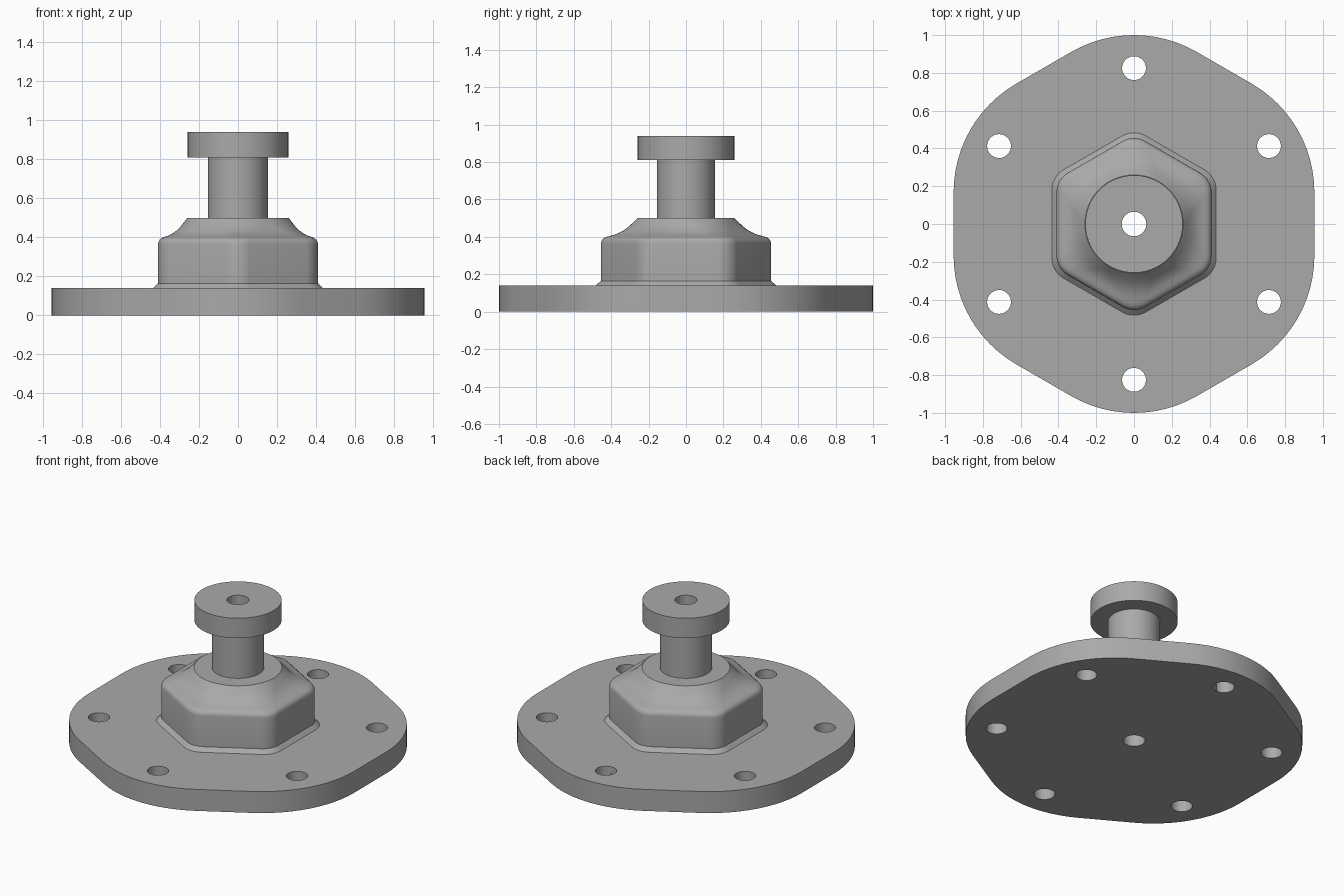
import bpy, bmesh, math

if "Cube" in bpy.data.objects:
    bpy.data.objects.remove(bpy.data.objects["Cube"])

grey = bpy.data.materials.new("machined grey")
grey.diffuse_color = (0.40, 0.40, 0.40, 1)
grey.use_nodes = True
grey.node_tree.nodes["Principled BSDF"].inputs["Base Color"].default_value = grey.diffuse_color

STEPS = 12        # arc segments per hexagon corner
BORE = 0.065


def ring(z, apothem, corner):
    """Rounded hexagon with corners on the y axis; corner == apothem gives a circle."""
    reach = (apothem - corner) / math.cos(math.pi / 6)
    points = []
    for k in range(6):
        mid = math.radians(30 + 60 * k)
        for s in range(STEPS + 1):
            a = mid + math.radians(-30 + 60 * s / STEPS)
            points.append((reach * math.cos(mid) + corner * math.cos(a),
                           reach * math.sin(mid) + corner * math.sin(a), z))
    return points


def circle(z, radius):
    return ring(z, radius, radius)


def smooth(ob):
    bpy.ops.object.select_all(action='DESELECT')
    ob.select_set(True)
    bpy.context.view_layer.objects.active = ob
    bpy.ops.object.shade_smooth_by_angle(angle=math.radians(30))


def loft(name, rings, closed=False):
    """Skin a stack of rings; closed joins the last ring back to the first."""
    bm = bmesh.new()
    rows = [[bm.verts.new(p) for p in r] for r in rings]
    if closed:
        rows.append(rows[0])
    n = len(rows[0])
    for low, high in zip(rows, rows[1:]):
        for j in range(n):
            k = (j + 1) % n
            bm.faces.new((low[j], low[k], high[k], high[j]))
    bmesh.ops.remove_doubles(bm, verts=bm.verts, dist=1e-5)
    mesh = bpy.data.meshes.new(name)
    bm.to_mesh(mesh)
    bm.free()
    ob = bpy.data.objects.new(name, mesh)
    bpy.context.collection.objects.link(ob)
    mesh.materials.append(grey)
    return ob


# Base plate: broad rounded hexagon with a central bore
plate = loft("base_plate", [circle(0, BORE), ring(0, 0.955, 0.664),
                            ring(0.14, 0.955, 0.664), circle(0.14, BORE)], closed=True)

# Six bolt holes on a common circle
for k in range(6):
    a = math.radians(30 + 60 * k)
    bpy.ops.mesh.primitive_cylinder_add(
        vertices=48, radius=0.063, depth=0.4,
        location=(0.825 * math.cos(a), 0.825 * math.sin(a), 0.07))
    cutter = bpy.context.object
    cutter.hide_render = True
    cutter.data.materials.append(grey)
    cut = plate.modifiers.new("bolt_hole", 'BOOLEAN')
    cut.operation = 'DIFFERENCE'
    cut.solver = 'EXACT'
    cut.object = cutter
    bpy.context.view_layer.objects.active = plate
    bpy.ops.object.modifier_apply(modifier=cut.name)
    bpy.data.objects.remove(cutter)

# Hexagonal hub: chamfered foot, straight sides, rounded shoulder, sweep to a round shelf
sections = [(0.14, 0.435, 0.125), (0.165, 0.41, 0.12), (0.365, 0.41, 0.12),
            (0.377, 0.408, 0.12), (0.388, 0.402, 0.12), (0.397, 0.391, 0.121),
            (0.403, 0.376, 0.126), (0.410, 0.355, 0.145), (0.421, 0.334, 0.170),
            (0.435, 0.315, 0.195), (0.453, 0.297, 0.220), (0.475, 0.279, 0.242),
            (0.50, 0.26, 0.26)]
hub = loft("hex_hub", [ring(*s) for s in sections] + [circle(0.5, 0.155)])

# Round neck
neck = loft("neck", [circle(0.5, 0.155), circle(0.81, 0.155)])

# Flanged head with the bore running down to the plate
head = loft("head_and_bore", [circle(0.81, 0.155), circle(0.81, 0.258), circle(0.94, 0.258),
                              circle(0.94, BORE), circle(0.14, BORE)])

for part in (plate, hub, neck, head):
    smooth(part)
